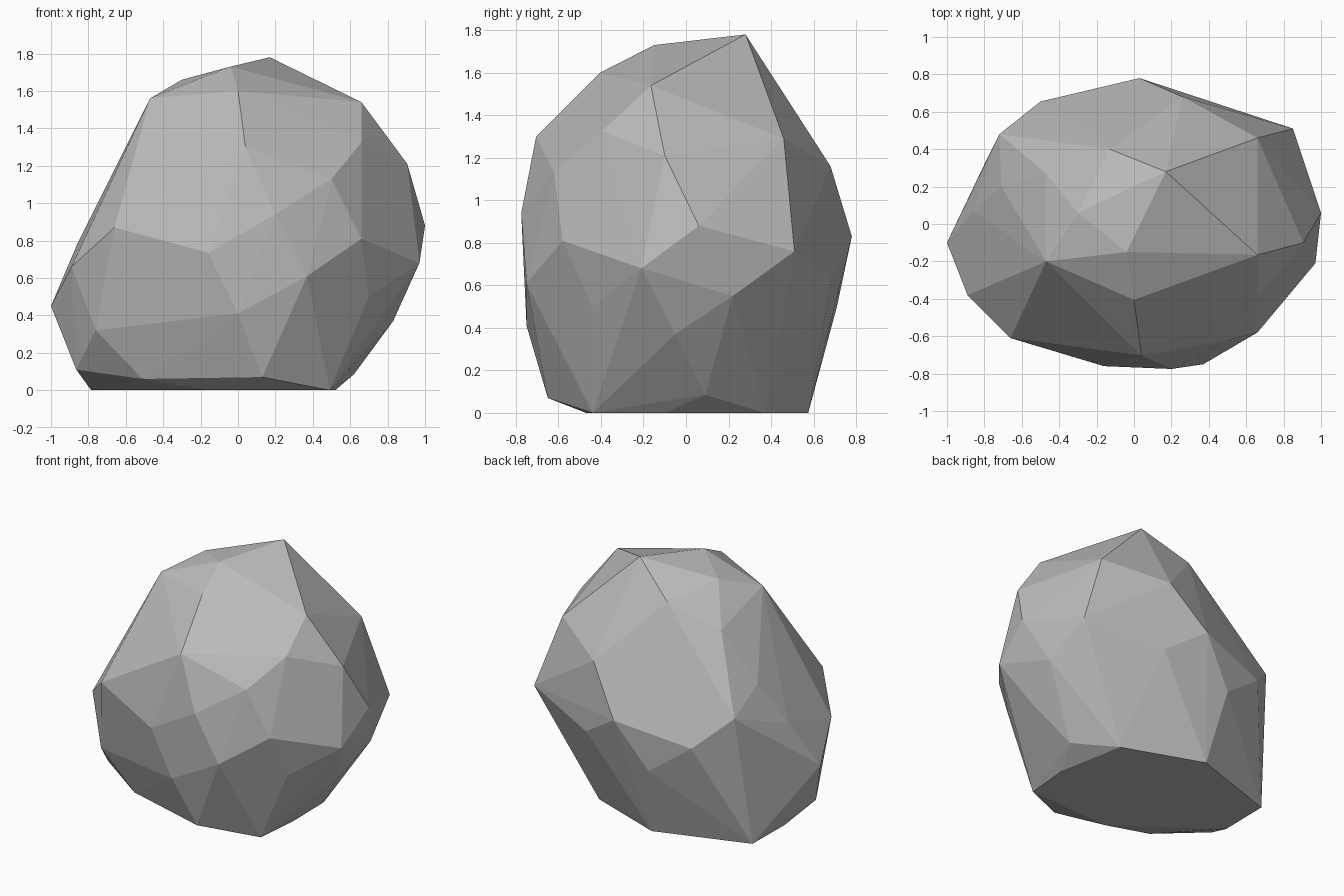
import bpy
import bmesh

# Corner points of the boulder, grouped in rough rings from the crown down to the base
crown = [(.17, .28, 1.78), (-.04, -.15, 1.73), (0, -.405, 1.6), (-.47, -.2, 1.56),
         (-.3, .06, 1.66), (.66, -.165, 1.54), (-.13, .4, 1.58), (-.47, .27, 1.42)]
shoulder = [(.905, -.1, 1.21), (.66, .46, 1.29), (.26, .68, 1.16), (.66, -.395, 1.325),
            (.04, -.705, 1.3), (.5, -.62, 1.13), (-.71, .2, 1.07)]
belly = [(.03, .78, .83), (.85, .51, .76), (1, .06, .88), (.97, -.21, .68), (.66, -.58, .81),
         (.37, -.75, .61), (.2, -.775, .94), (-.16, -.76, .735), (-.66, -.61, .87),
         (-.89, -.38, .66), (-1, -.1, .45), (-.86, .07, .78), (-.72, .48, .925),
         (-.5, .655, .72), (.315, .685, .64), (-.2, .71, .5)]
skirt = [(.7, -.44, .5), (.83, -.05, .37), (.9, .22, .55), (.62, .09, .085), (0, -.75, .41),
         (-.76, -.47, .32), (.13, -.65, .07), (-.51, -.45, .06), (-.865, -.24, .11)]
base = [(.43, .37), (-.13, .575), (-.78, .36), (-.785, 0), (-.15, -.47), (.49, -.44), (.52, -.1)]

# Faceted stone: wrap a convex skin around the corners
bm = bmesh.new()
for p in crown + shoulder + belly + skirt + [(x, y, 0) for x, y in base]:
    bm.verts.new(p)
hull = bmesh.ops.convex_hull(bm, input=bm.verts[:])
inner = {g for g in hull["geom_interior"] + hull["geom_unused"]
         if isinstance(g, bmesh.types.BMVert)}
bmesh.ops.delete(bm, geom=list(inner), context='VERTS')
bmesh.ops.recalc_face_normals(bm, faces=bm.faces[:])

mesh = bpy.data.meshes.new("boulder")
bm.to_mesh(mesh)
bm.free()
boulder = bpy.data.objects.new("boulder", mesh)
bpy.context.collection.objects.link(boulder)

# Single stone grey
grey = bpy.data.materials.new("stone grey")
grey.diffuse_color = (.5, .5, .5, 1)
mesh.materials.append(grey)
